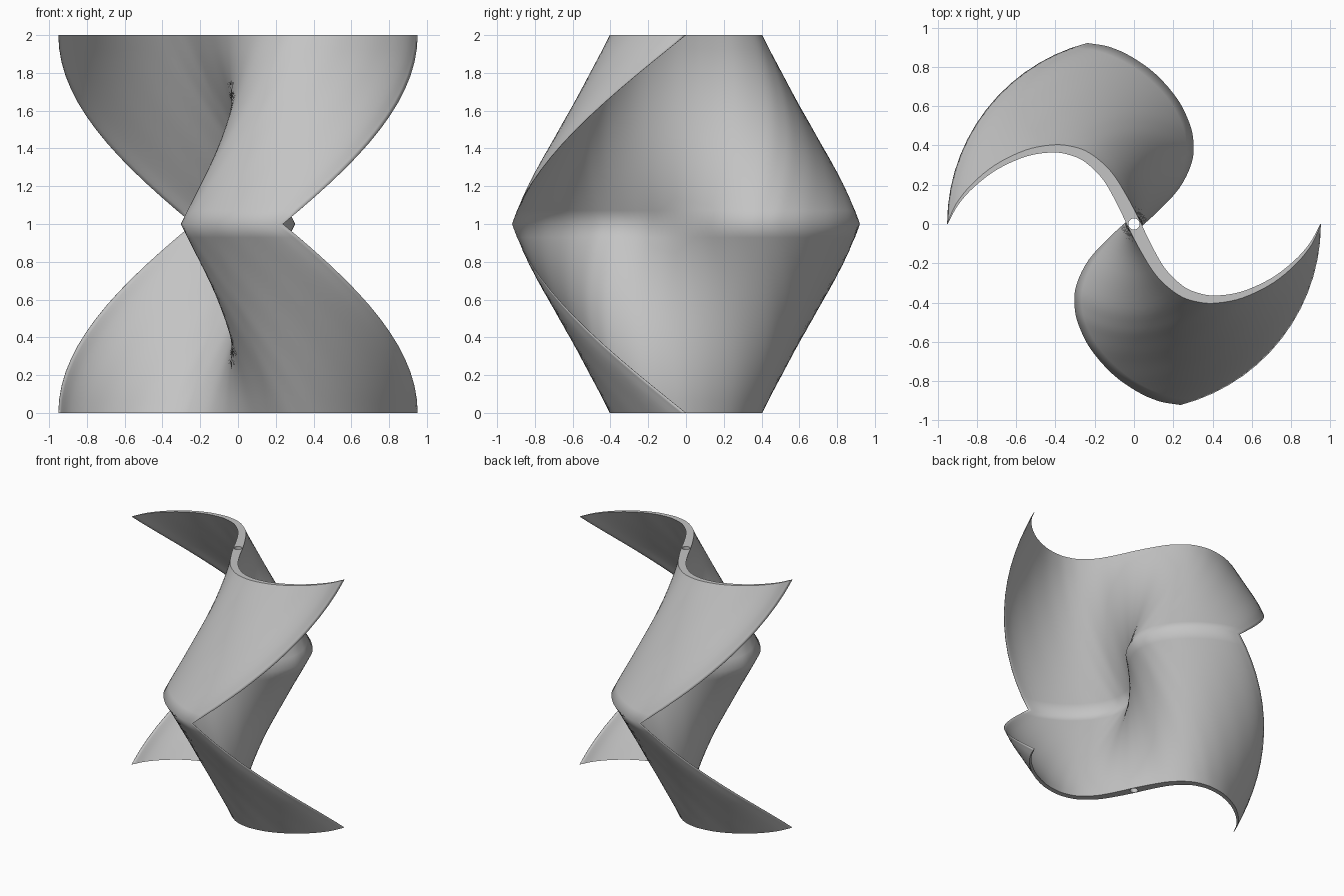
import bpy, bmesh, math
from mathutils import Vector, Matrix

if "Cube" in bpy.data.objects:
    bpy.data.objects.remove(bpy.data.objects["Cube"])

HEIGHT, TWIST, STEPS = 2.0, math.radians(75.5), 14   # twist per half, rows per half

# Centre line of one wing of the S section, from the axis to the tip
WING = [(0, 0), (0.06, -0.12), (0.14, -0.25), (0.24, -0.34), (0.33, -0.375), (0.42, -0.383),
        (0.55, -0.36), (0.7, -0.29), (0.82, -0.195), (0.9, -0.1), (0.95, 0)]


def smooth_path(pts, sub=4):
    """Catmull-Rom curve through the points."""
    p = [2 * pts[0] - pts[1]] + pts + [2 * pts[-1] - pts[-2]]
    out = []
    for a, b, c, d in zip(p, p[1:], p[2:], p[3:]):
        for k in range(sub):
            t = k / sub
            out.append(0.5 * (2 * b + (c - a) * t + (2 * a - 5 * b + 4 * c - d) * t ** 2
                              + (3 * b - a - 3 * c + d) * t ** 3))
    return out + [pts[-1]]


def s_section():
    """Closed S outline, thick at the axis and tapering to the tips."""
    wing = [Vector(p) for p in WING]
    path = smooth_path([-p for p in wing[:0:-1]] + wing)
    mid = len(path) // 2
    left, right = [], []
    for i, p in enumerate(path):
        t = (path[min(i + 1, len(path) - 1)] - path[max(i - 1, 0)]).normalized()
        half = 0.033 * (1 - abs(i - mid) / mid) ** 0.9 + 0.0015
        # keep full thickness around the shaft hole
        n = Vector((-t.y, t.x)) * half
        left.append(p + n)
        right.append(p - n)
    return left + right[::-1]


def loft(bm, outline, twist):
    """Skin an outline up the height, twisting one way and then back."""
    rings = []
    for k in range(2 * STEPS + 1):
        z = HEIGHT * k / (2 * STEPS)
        rot = Matrix.Rotation(-twist * (1 - abs(z - 1)), 3, 'Z')
        rings.append([bm.verts.new(rot @ Vector((p.x, p.y, z))) for p in outline])
    for low, high in zip(rings, rings[1:]):
        for i in range(len(low)):
            j = (i + 1) % len(low)
            bm.faces.new((low[i], low[j], high[j], high[i])).smooth = True
    return rings[0], rings[-1]


bm = bmesh.new()
# Twisted blade skin and straight shaft hole
blade_ends = loft(bm, s_section(), TWIST)
hole = [Vector((math.cos(a), math.sin(a))) * 0.029
        for a in (math.tau * i / 24 for i in range(24))]
hole_ends = loft(bm, hole, 0)

# Flat end caps with the hole left open
for ring, inner, up in zip(blade_ends, hole_ends, (-1, 1)):
    edges = [bm.edges.get((r[i - 1], r[i])) for r in (ring, inner) for i in range(len(r))]
    res = bmesh.ops.triangle_fill(bm, edges=edges, use_beauty=True, normal=(0, 0, up))
    for g in res["geom"]:
        if isinstance(g, bmesh.types.BMFace):
            g.smooth = False
bmesh.ops.recalc_face_normals(bm, faces=bm.faces)

mesh = bpy.data.meshes.new("turbine_blade")
bm.to_mesh(mesh)
bm.free()
grey = bpy.data.materials.new("light grey")
grey.diffuse_color = (0.55, 0.55, 0.55, 1)
grey.use_nodes = True
grey.node_tree.nodes["Principled BSDF"].inputs["Base Color"].default_value = grey.diffuse_color
mesh.materials.append(grey)
bpy.context.collection.objects.link(bpy.data.objects.new("turbine_blade", mesh))
